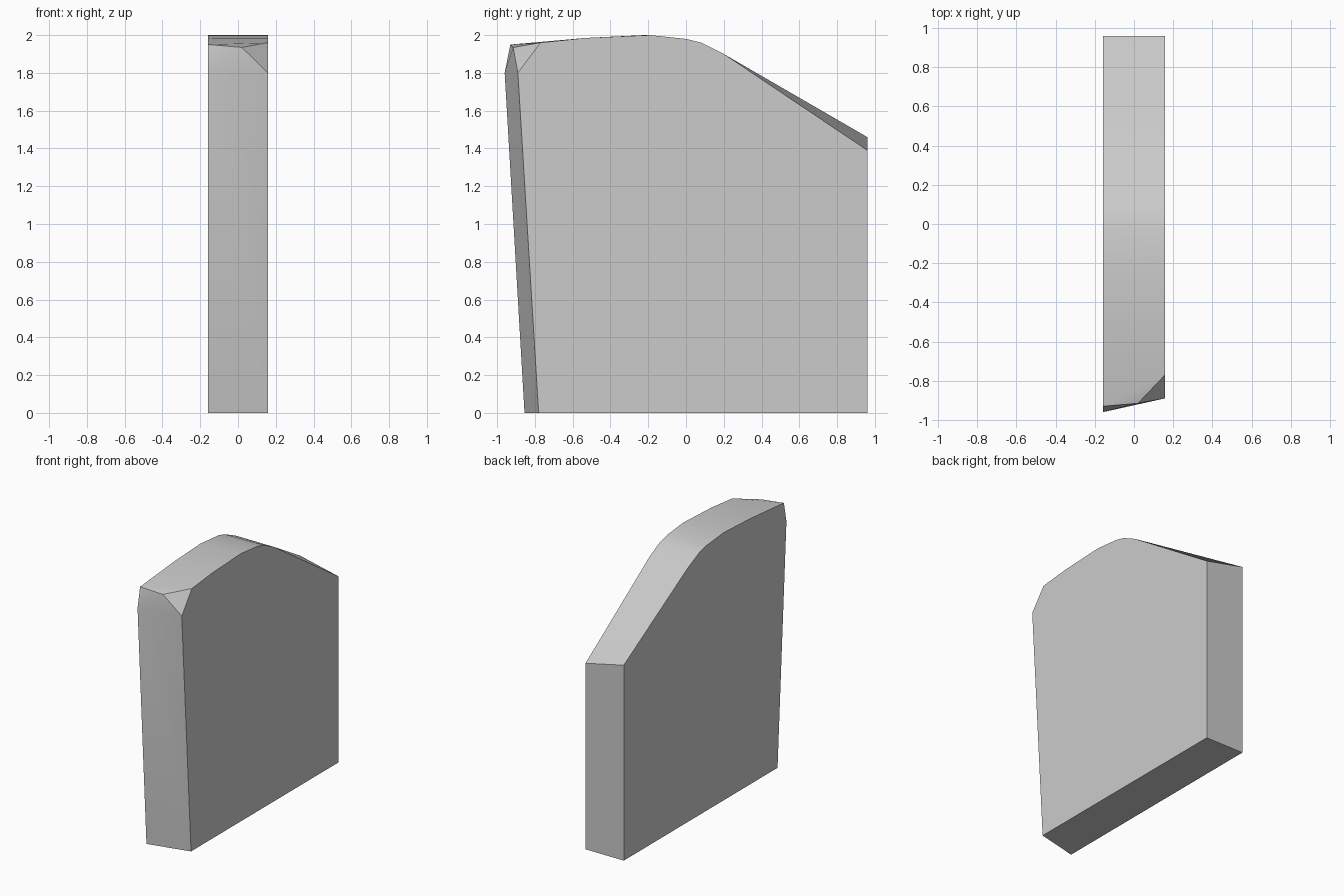
import bpy, bmesh, math

cube = bpy.data.objects.get("Cube")
if cube:
    bpy.data.objects.remove(cube, do_unlink=True)

# One plain grey for the whole block
grey = bpy.data.materials.new("light grey")
grey.use_nodes = True
colour = (0.6, 0.6, 0.6, 1)
grey.diffuse_color = colour
grey.node_tree.nodes["Principled BSDF"].inputs["Base Color"].default_value = colour

HALF = 0.158

# Side outlines as (y, z): up the front, over the crown, down the back
low_side = [(-0.78, 0), (-0.89, 1.8), (-0.77, 1.96), (-0.53, 1.985), (-0.19, 2.0),
            (0.0, 1.98), (0.08, 1.96), (0.2, 1.9), (0.96, 1.39), (0.96, 0)]
high_side = [(-0.855, 0), (-0.96, 1.8), (-0.93, 1.95), (-0.53, 1.985), (-0.22, 2.0),
             (0.0, 1.98), (0.07, 1.96), (0.2, 1.9), (0.96, 1.46), (0.96, 0)]

bm = bmesh.new()
a = [bm.verts.new((HALF, y, z)) for y, z in low_side]
b = [bm.verts.new((-HALF, y, z)) for y, z in high_side]
nose = bm.verts.new((0.02, -0.915, 1.935))

# Flat sides
bm.faces.new(a)
bm.faces.new(b)

# Front, crown, back and base strips; the strip at the front corner is cut separately
n = len(a)
for i in range(n):
    if i != 1:
        j = (i + 1) % n
        bm.faces.new((a[i], a[j], b[j], b[i]))

# Chipped front corner around the nose point
for p, q in ((a[1], b[1]), (b[1], b[2]), (b[2], a[2]), (a[2], a[1])):
    bm.faces.new((p, q, nose))

bmesh.ops.recalc_face_normals(bm, faces=bm.faces[:])
mesh = bpy.data.meshes.new("slab")
bm.to_mesh(mesh)
bm.free()
mesh.materials.append(grey)
slab = bpy.data.objects.new("slab", mesh)
bpy.context.collection.objects.link(slab)

# Soft crown and front, crisp outline
bpy.context.view_layer.objects.active = slab
slab.select_set(True)
bpy.ops.object.shade_smooth_by_angle(angle=math.radians(30))
